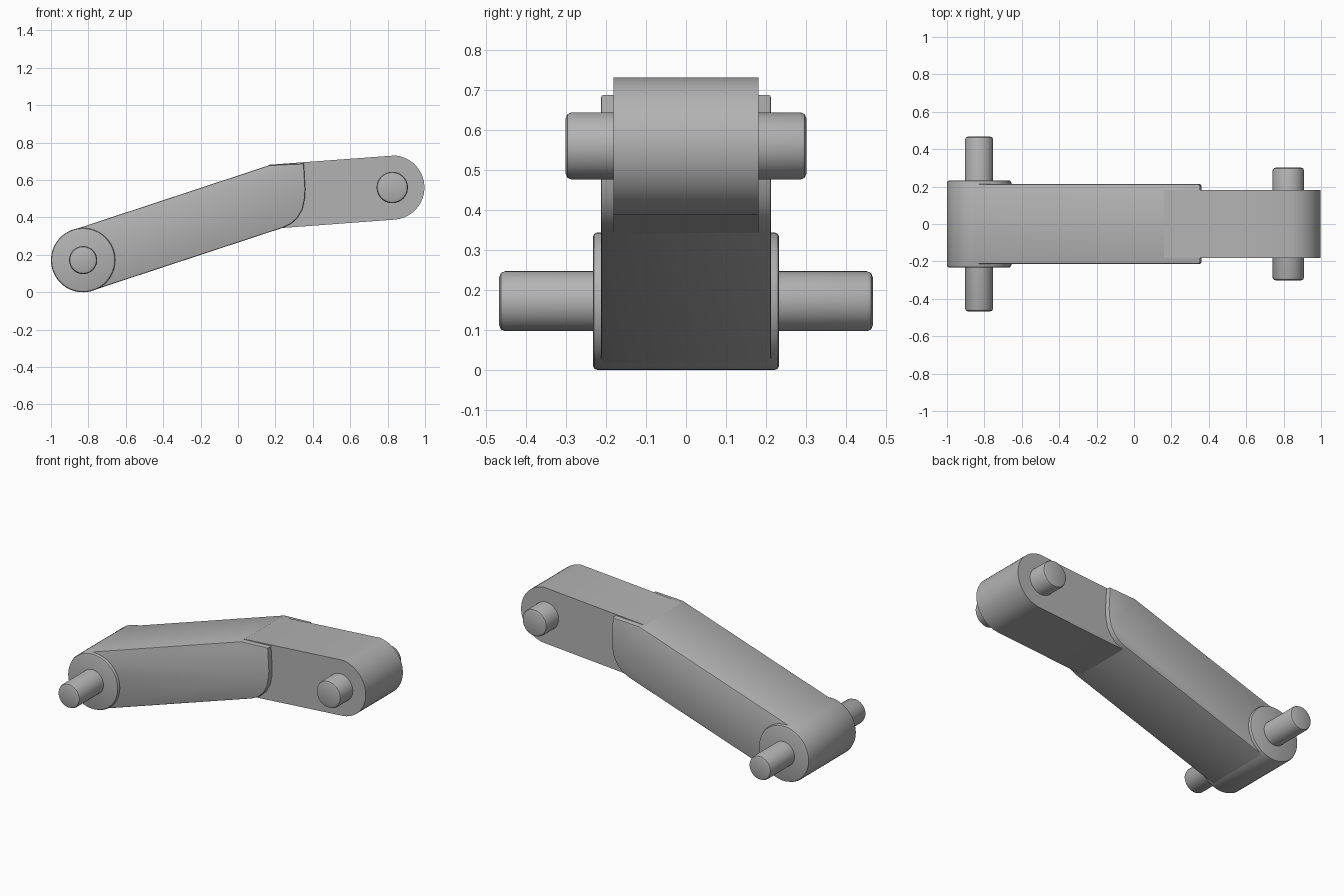
import bpy, bmesh, math

cube = bpy.data.objects.get("Cube")
if cube:
    bpy.data.objects.remove(cube, do_unlink=True)

GREY = (0.45, 0.45, 0.45, 1)
metal = bpy.data.materials.new("grey metal")
metal.use_nodes = True
metal.diffuse_color = GREY
metal.node_tree.nodes["Principled BSDF"].inputs["Base Color"].default_value = GREY


def arc(cx, cz, r, start, end, steps):
    """Points on an arc in the xz plane, angles in degrees."""
    angles = [math.radians(start + (end - start) * i / steps) for i in range(steps + 1)]
    return [(cx + r * math.cos(a), cz + r * math.sin(a)) for a in angles]


def extrude(name, outline, half_width, bevel=0):
    """Extrude an xz outline symmetrically along y, chamfering both end rims."""
    bm = bmesh.new()
    face = bm.faces.new([bm.verts.new((x, -half_width, z)) for x, z in outline])
    result = bmesh.ops.extrude_face_region(bm, geom=[face])
    for item in result["geom"]:
        if isinstance(item, bmesh.types.BMVert):
            item.co.y = half_width
    bmesh.ops.recalc_face_normals(bm, faces=bm.faces)
    if bevel:
        rims = [e for e in bm.edges if abs(e.verts[0].co.y - e.verts[1].co.y) < 1e-5]
        bmesh.ops.bevel(bm, geom=rims, offset=bevel, segments=2, profile=0.5,
                        affect='EDGES', clamp_overlap=True)
    mesh = bpy.data.meshes.new(name)
    bm.to_mesh(mesh)
    bm.free()
    mesh.materials.append(metal)
    obj = bpy.data.objects.new(name, mesh)
    bpy.context.collection.objects.link(obj)
    bpy.ops.object.select_all(action='DESELECT')
    obj.select_set(True)
    bpy.context.view_layer.objects.active = obj
    bpy.ops.object.shade_smooth_by_angle(angle=math.radians(30))
    return obj


def cylinder(name, centre, radius, half_width, bevel, sides=48):
    return extrude(name, arc(*centre, radius, 0, 360, sides)[:-1], half_width, bevel)


LOW = (-0.828, 0.172)
HIGH = (0.825, 0.56)

# Wide lower arm, rounded at the pivot and at its inner lower corner
lower = arc(*LOW, 0.17, 108, 288, 20)
lower += [(0.24, 0.345), (0.285, 0.367), (0.32, 0.4), (0.345, 0.445), (0.357, 0.5),
          (0.36, 0.55), (0.352, 0.688), (0.17, 0.68)]
extrude("lower_arm", lower, 0.213, 0.008)

# Narrow upper arm with a round tip, seated inside the lower arm
upper = arc(*HIGH, 0.172, -85, 85, 20)
upper += [(0.17, 0.682), (0.05, 0.62), (0.05, 0.31), (0.24, 0.344)]
extrude("upper_arm", upper, 0.181)

# Pivot boss and the two through pins
cylinder("pivot_boss", LOW, 0.172, 0.233, 0.012)
cylinder("lower_pin", LOW, 0.075, 0.467, 0.015)
cylinder("upper_pin", HIGH, 0.084, 0.301, 0.015)
